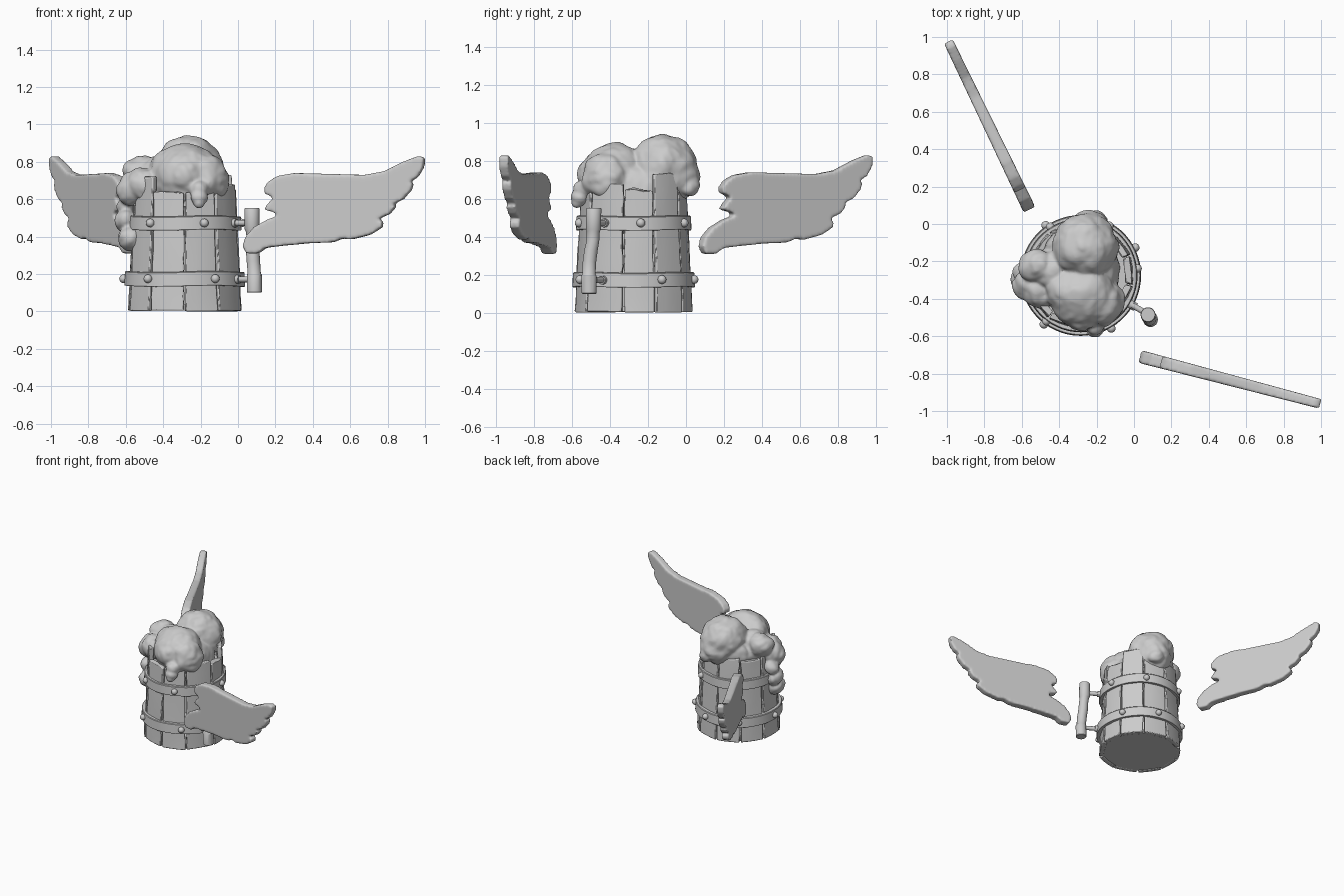
import bpy, bmesh, math, random
from mathutils import Vector, Matrix, noise

if "Cube" in bpy.data.objects:
    bpy.data.objects.remove(bpy.data.objects["Cube"])

random.seed(4)
CX, CY = -0.285, -0.275          # mug axis


def radius(z):                   # tapered mug wall
    return 0.311 - 0.05 * z


def polar(deg, r, z):            # angle measured from the front towards +x
    a = math.radians(deg)
    return Vector((CX + r * math.sin(a), CY - r * math.cos(a), z))


def finish(bm, name, angle=None):
    bmesh.ops.recalc_face_normals(bm, faces=bm.faces)
    me = bpy.data.meshes.new(name)
    bm.to_mesh(me)
    bm.free()
    ob = bpy.data.objects.new(name, me)
    bpy.context.collection.objects.link(ob)
    if angle:
        bpy.ops.object.select_all(action='DESELECT')
        ob.select_set(True)
        bpy.context.view_layer.objects.active = ob
        bpy.ops.object.shade_smooth_by_angle(angle=math.radians(angle))
    return ob


def loft(bm, rings, caps=True, closed=False):
    vs = [[bm.verts.new(p) for p in ring] for ring in rings]
    n = len(vs[0])
    pairs = list(zip(vs, vs[1:])) + ([(vs[-1], vs[0])] if closed else [])
    for a, b in pairs:
        for i in range(n):
            j = (i + 1) % n
            bm.faces.new((a[i], a[j], b[j], b[i]))
    if caps:
        bm.faces.new(vs[0])
        bm.faces.new(vs[-1])


def disc(name, r, z, h):
    bm = bmesh.new()
    loft(bm, [[polar(i * 10, r, k) for i in range(36)] for k in (z, z + h)])
    return finish(bm, name, 30)


def rod(bm, p, q, r):
    d = q - p
    m = Matrix.Translation((p + q) / 2) @ d.to_track_quat('Z', 'Y').to_matrix().to_4x4()
    bmesh.ops.create_cone(bm, cap_ends=True, segments=14, radius1=r, radius2=r,
                          depth=d.length, matrix=m)


# Wooden staves: start angle, end angle, top height
staves = [(0, 36, .64), (36, 79, .68), (79, 112, .65), (112, 146, .735), (146, 182, .66),
          (182, 217, .67), (217, 252, .65), (252, 288, .66), (288, 323, .72), (323, 360, .64)]
for k, (a0, a1, top) in enumerate(staves):
    bm = bmesh.new()
    mid, half = (a0 + a1) / 2, (a1 - a0) / 2 - 0.7
    lift = random.uniform(-0.003, 0.004)
    rings = []
    for s in range(9):
        f = s / 8
        z = top * f + (random.uniform(0, .006) if s == 0 else 0)
        jl, jr = random.uniform(-.8, .3), random.uniform(-.3, .8)
        outer, inner = [], []
        for t in (-1, -.35, .35, 1):
            off = half * t - (jl if t == -1 else jr if t == 1 else 0)
            flat = math.cos(math.radians(half)) / math.cos(math.radians(off))
            r = radius(z) * (0.45 + 0.55 * flat) + lift + random.uniform(-.002, .002)
            zz = z + (random.uniform(-.008, .006) if s == 8 else 0)
            outer.append(polar(mid + off, r, zz))
            inner.append(polar(mid + off, r - .036, zz))
        rings.append(outer + inner[::-1])
    loft(bm, rings)
    ob = finish(bm, f"stave_{k + 1}", 35)
    bv = ob.modifiers.new("soft_edges", 'BEVEL')
    bv.width, bv.segments, bv.limit_method = .006, 2, 'ANGLE'
    bv.angle_limit = math.radians(50)

disc("mug_base", .285, .006, .03)
disc("drink_surface", .255, .56, .03)

# Metal hoops
for name, z0, z1, r in (("lower_hoop", .135, .213, .323), ("upper_hoop", .435, .51, .304)):
    bm = bmesh.new()
    rings = []
    for i in range(60):
        w = .003 * math.sin(i * math.pi / 10)
        rings.append([polar(i * 6, rr, zz + w) for rr, zz in
                      ((r - .04, z0), (r - .003, z0), (r, z0 + .005),
                       (r - .003, z1 - .005), (r - .007, z1), (r - .04, z1))])
    loft(bm, rings, caps=False, closed=True)
    finish(bm, name, 30)

# Rivets on the hoops
for name, z, r, angles in (("lower_rivets", .175, .323, (-90, -37, 30, 117, 166, -145)),
                           ("upper_rivets", .473, .302, (-37, 20, 97, 150, -148, -95))):
    bm = bmesh.new()
    for a in angles:
        bmesh.ops.create_icosphere(bm, subdivisions=3, radius=.023,
                                   matrix=Matrix.Translation(polar(a, r + .004, z)))
    finish(bm, name, 60)

# Handle grip: a slightly crooked turned bar
grip = [(.088, -.510, .100, .036), (.088, -.510, .104, .040), (.088, -.511, .196, .040),
        (.087, -.511, .204, .035), (.082, -.508, .27, .036), (.078, -.500, .33, .036),
        (.082, -.490, .38, .034), (.076, -.488, .43, .035), (.075, -.487, .440, .040),
        (.075, -.485, .548, .040), (.075, -.485, .553, .037)]
bm = bmesh.new()
loft(bm, [[(x + r * math.cos(i * math.pi / 9), y + r * math.sin(i * math.pi / 9), z)
           for i in range(18)] for x, y, z, r in grip])
finish(bm, "handle_grip", 35)

# Handle pegs with collars at the hoops
bm = bmesh.new()
for z, r in ((.473, .30), (.172, .32)):
    rod(bm, polar(60, r - .02, z), polar(60, .41, z), .016)
    rod(bm, polar(60, r - .01, z), polar(60, r + .02, z), .023)
finish(bm, "handle_pegs", 35)

# Foam: overlapping balls fused into one lumpy mass (x, y, z, r)
balls = [(-.26, -.12, .765, .172), (-.25, -.09, .73, .150), (-.28, -.37, .715, .178),
         (-.37, -.36, .75, .105), (-.18, -.42, .71, .125), (-.27, -.47, .72, .100),
         (-.29, -.26, .62, .210), (-.43, -.25, .70, .120), (-.52, -.22, .745, .088),
         (-.50, -.36, .68, .090), (-.565, -.32, .65, .085), (-.595, -.26, .57, .055),
         (-.592, -.29, .48, .062), (-.575, -.33, .39, .066), (-.21, -.54, .66, .045),
         (-.21, -.562, .61, .032), (-.21, -.568, .58, .023), (-.2, .01, .67, .055),
         (-.36, -.13, .68, .110)]
bm = bmesh.new()
for x, y, z, r in balls:
    bmesh.ops.create_icosphere(bm, subdivisions=4, radius=r,
                               matrix=Matrix.Translation((x, y, z)))
for v in bm.verts:               # puffy surface lumps
    c = noise.noise(v.co * 9) * .016 + abs(noise.noise(v.co * 16)) * .016
    v.co += v.normal * c if v.normal.length else Vector((0, 0, 0))
foam = finish(bm, "foam")


def fuse(ob, voxel, rounds):
    rm = ob.modifiers.new("fuse", 'REMESH')
    rm.mode, rm.voxel_size, rm.use_smooth_shade = 'VOXEL', voxel, True
    sm = ob.modifiers.new("soften", 'SMOOTH')
    sm.factor, sm.iterations = .5, rounds


fuse(foam, .009, 3)

# Feathered wings: outline as (distance along wing, height) in hundredths
outline = [(0, 35), (1.5, 40), (6, 45), (13, 49), (20, 51.5), (17, 53), (11.5, 54.5), (14, 58),
           (17, 61), (12, 63), (11.5, 66), (14, 69.5), (19, 72.5), (28, 74), (47, 73.5), (66, 73),
           (77, 75), (87, 80), (95, 83), (98.5, 82.5), (98, 77), (95, 72), (89.5, 68.5),
           (92.5, 68.5), (91.5, 65), (87, 60), (80.5, 57), (83, 56), (79.5, 52), (72, 49),
           (76, 48), (75.5, 45), (69, 41), (59, 38.5), (54, 39), (49, 37), (36, 36.5),
           (20, 35), (12, 34), (8, 31), (2, 31)]
for name, root, tip in (("right_wing", (.03, -.708), (.997, -.962)),
                        ("left_wing", (-.558, .075), (-.993, .977))):
    d = Vector((tip[0] - root[0], tip[1] - root[1], 0)) / .985
    n = Vector((-d.y, d.x, 0)).normalized()
    rings = []
    for side in (-.03, .03):
        rings.append([Vector((root[0], root[1], z / 100)) + d * (u / 100) +
                      n * side * (1.15 - .003 * u) for u, z in outline])
    bm = bmesh.new()
    loft(bm, rings)
    fuse(finish(bm, name), .009, 6)
